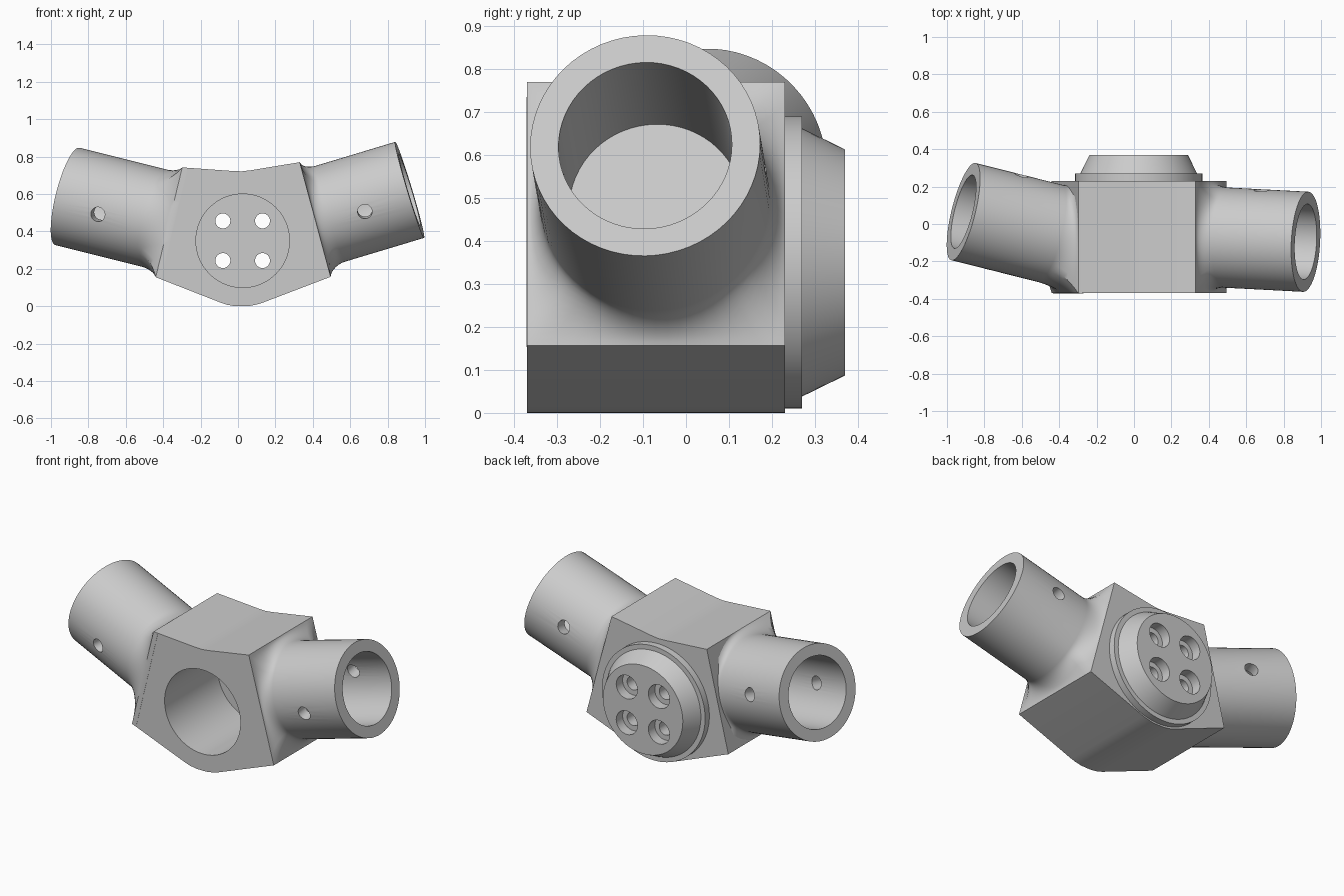
import bpy, bmesh
from math import sin, cos, pi, sqrt, radians
from mathutils import Vector

if "Cube" in bpy.data.objects:
    bpy.data.objects.remove(bpy.data.objects["Cube"])

GREY = (0.6, 0.6, 0.6, 1)
mat = bpy.data.materials.new("plain grey")
mat.use_nodes = True
mat.diffuse_color = GREY
mat.node_tree.nodes["Principled BSDF"].inputs["Base Color"].default_value = GREY

SEG = 64
Y = Vector((0, 1, 0))
FRONT, BACK = -0.37, 0.23
HUB_X, HUB_Z = 0.025, 0.35


def finish(name, bm):
    bmesh.ops.recalc_face_normals(bm, faces=bm.faces)
    me = bpy.data.meshes.new(name)
    bm.to_mesh(me)
    bm.free()
    me.materials.append(mat)
    ob = bpy.data.objects.new(name, me)
    bpy.context.collection.objects.link(ob)
    return ob


def loft(name, rings):
    """Skin a list of equal rings and cap both ends."""
    bm = bmesh.new()
    loops = [[bm.verts.new(p) for p in r] for r in rings]
    n = len(rings[0])
    for a, b in zip(loops, loops[1:]):
        for i in range(n):
            j = (i + 1) % n
            bm.faces.new((a[i], a[j], b[j], b[i]))
    bm.faces.new(loops[0])
    bm.faces.new(loops[-1])
    return finish(name, bm)


def circle(c, u, w, r, n=SEG):
    return [c + r * (u * cos(2 * pi * i / n) + w * sin(2 * pi * i / n)) for i in range(n)]


def turned(name, c, axis, profile, n=SEG):
    """Solid of revolution from (distance, radius) pairs along an axis."""
    u = axis.orthogonal().normalized()
    w = axis.cross(u)
    return loft(name, [circle(c + axis * d, u, w, r, n) for d, r in profile])


def cut(ob, cutters):
    bpy.context.view_layer.objects.active = ob
    for c in cutters:
        m = ob.modifiers.new("cut", "BOOLEAN")
        m.operation, m.solver, m.object = "DIFFERENCE", "EXACT", c
        bpy.ops.object.modifier_apply(modifier=m.name)
        bpy.data.objects.remove(c)


def smooth(ob):
    bpy.ops.object.select_all(action="DESELECT")
    ob.select_set(True)
    bpy.context.view_layer.objects.active = ob
    bpy.ops.object.shade_smooth_by_angle(angle=radians(32))


def socket(name, end, axis, low, high, pin_dir):
    """Hollow tube that flares into the square side of the block."""
    end, axis, pin_dir = Vector(end), Vector(axis).normalized(), Vector(pin_dir).normalized()
    outer, inner, depth, flare = 0.268, 0.202, 0.5, 0.075
    low, high = Vector((low[0], -0.07, low[1])), Vector((high[0], -0.07, high[1]))
    mid, half = (low + high) / 2, (high - low) / 2
    u = (Y - axis * axis.y).normalized()
    w = axis.cross(u)
    if w.z < 0:
        w = -w
    # square ring on the block side, with matching points on the tube
    square = []
    for i in range(SEG):
        c, s = cos(2 * pi * i / SEG), sin(2 * pi * i / SEG)
        k = max(abs(c), abs(s))
        square.append(mid + Y * (0.3 * c / k) + half * (s / k))
    base = end + axis * (mid - end).dot(axis)
    round_ring = circle(base, u, w, outer)
    rings = [[p - axis * 0.03 + (mid - p) * 0.02 for p in square]]
    for k in range(11):
        t = 1 - cos(k / 10 * pi / 2)
        f = sqrt(1 - (1 - t) ** 2)
        # lip first leaves the block square, then sweeps into the tube
        rings.append([a.lerp(b, f) + axis * (flare * t + 0.012 * f)
                      for a, b in zip(square, round_ring)])
    rings += [circle(end, u, w, outer), circle(end, u, w, inner),
              circle(end - axis * depth, u, w, inner)]
    ob = loft(name, rings)
    # cross pin hole through both walls
    pin = turned("pin_cutter", end - axis * depth / 2, pin_dir,
                 [(-0.4, 0.039), (0.4, 0.039)], 32)
    cut(ob, [pin])
    smooth(ob)


# Block: extruded front outline with a rounded keel
outline = [(-0.44, 0.155), (-0.09, 0.018), (-0.06, 0.008), (-0.02, 0.001), (0.02, 0),
           (0.06, 0.001), (0.1, 0.009), (0.13, 0.018), (0.495, 0.157),
           (0.33, 0.77), (0.07, 0.727), (0.02, 0.721), (-0.03, 0.723), (-0.298, 0.742)]
block = loft("centre_block", [[Vector((x, y, z)) for x, z in outline] for y in (FRONT, BACK)])

# Tapered round hub on the back
centre = Vector((HUB_X, 0, HUB_Z))
hub = turned("back_hub", centre, Y,
             [(BACK - 0.03, 0.34), (0.27, 0.34), (0.27, 0.312), (0.37, 0.263)], 96)


def bolt_cutters(profile):
    return [turned("bolt_cutter", centre + Vector((sx * 0.106, 0, sz * 0.106)), Y, profile, 32)
            for sx in (-1, 1) for sz in (-1, 1)]


# Front bore and four counterbored bolt holes
BOLT = [(0, 0.04), (0.31, 0.04), (0.31, 0.07), (0.5, 0.07)]
bore = turned("bore_cutter", centre, Y, [(-0.6, 0.25), (0.13, 0.25)], 96)
cut(block, [bore] + bolt_cutters(BOLT))
cut(hub, bolt_cutters(BOLT))
smooth(block)
smooth(hub)

# Angled tube sockets
socket("left_socket", (0.918, -0.095, 0.622), (0.957, -0.05, 0.288),
       (0.495, 0.157), (0.33, 0.77), (0.002, 0.985, 0.165))
socket("right_socket", (-0.912, 0.066, 0.587), (-0.943, 0.236, 0.236),
       (-0.44, 0.155), (-0.298, 0.742), (0.274, 0.955, 0.14))
